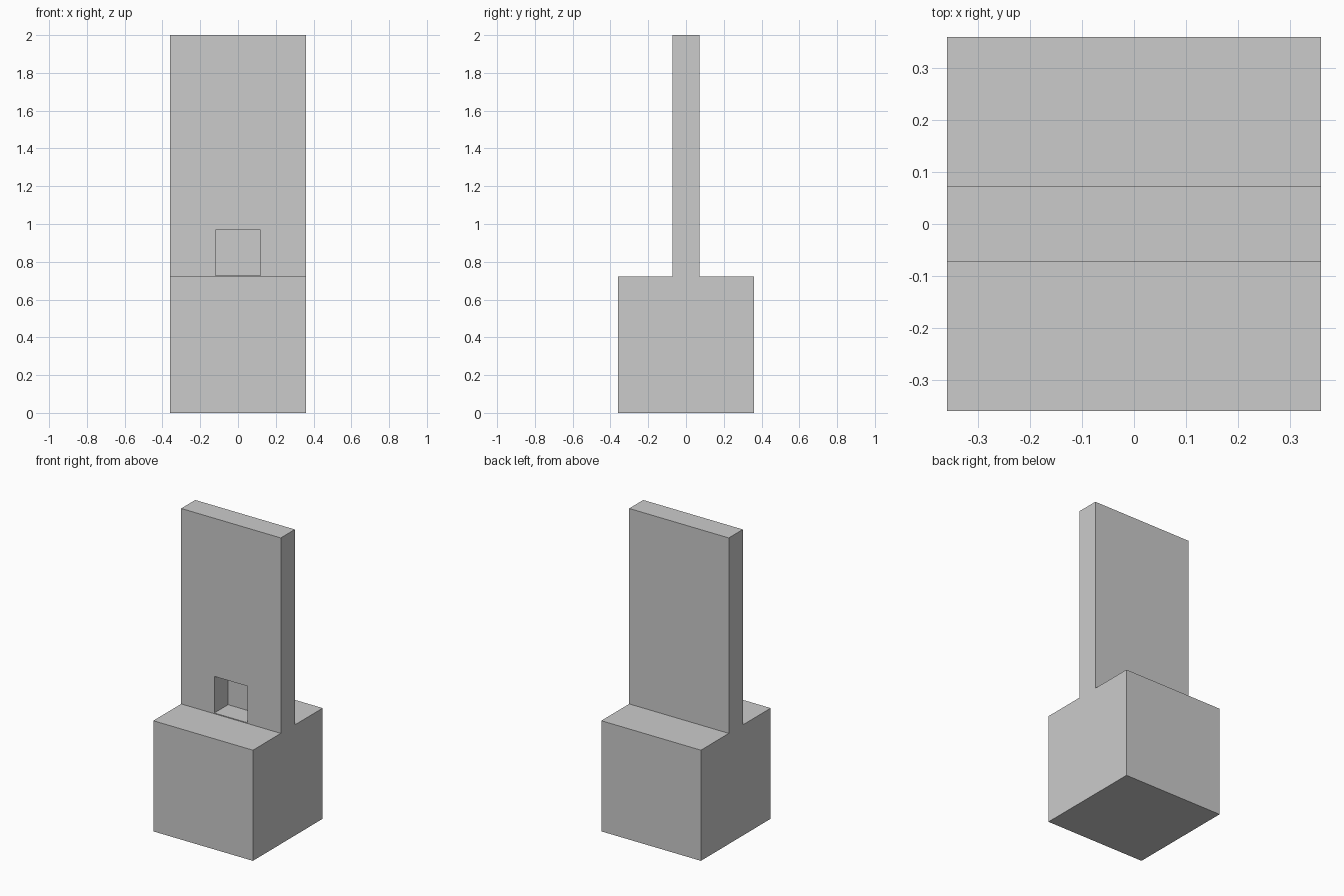
import bpy, bmesh

if "Cube" in bpy.data.objects:
    bpy.data.objects.remove(bpy.data.objects["Cube"])

HALF_W, BASE_TOP, HEIGHT, SLAB_HALF = 0.36, 0.723, 2.0, 0.0725

# Block base and upright slab: one stepped side profile, extruded along x
profile = [(-HALF_W, 0), (HALF_W, 0), (HALF_W, BASE_TOP), (SLAB_HALF, BASE_TOP),
           (SLAB_HALF, HEIGHT), (-SLAB_HALF, HEIGHT), (-SLAB_HALF, BASE_TOP), (-HALF_W, BASE_TOP)]
bm = bmesh.new()
face = bm.faces.new([bm.verts.new((-HALF_W, y, z)) for y, z in profile])
ext = bmesh.ops.extrude_face_region(bm, geom=[face])
moved = [v for v in ext["geom"] if isinstance(v, bmesh.types.BMVert)]
bmesh.ops.translate(bm, verts=moved, vec=(2 * HALF_W, 0, 0))
bmesh.ops.recalc_face_normals(bm, faces=bm.faces)
mesh = bpy.data.meshes.new("base_and_slab")
bm.to_mesh(mesh)
bm.free()
body = bpy.data.objects.new("base_and_slab", mesh)
bpy.context.collection.objects.link(body)

# Square pocket in the slab front, leaving a thin back wall
z0, z1, y0, y1 = 0.728, 0.967, -0.2, 0.069
bpy.ops.mesh.primitive_cube_add(size=1, location=(0, (y0 + y1) / 2, (z0 + z1) / 2))
cutter = bpy.context.object
cutter.name = "pocket_cutter"
cutter.scale = (0.24, y1 - y0, z1 - z0)
cutter.hide_render = True
cutter.display_type = 'WIRE'

cut = body.modifiers.new("pocket", 'BOOLEAN')
cut.operation = 'DIFFERENCE'
cut.solver = 'EXACT'
cut.object = cutter
